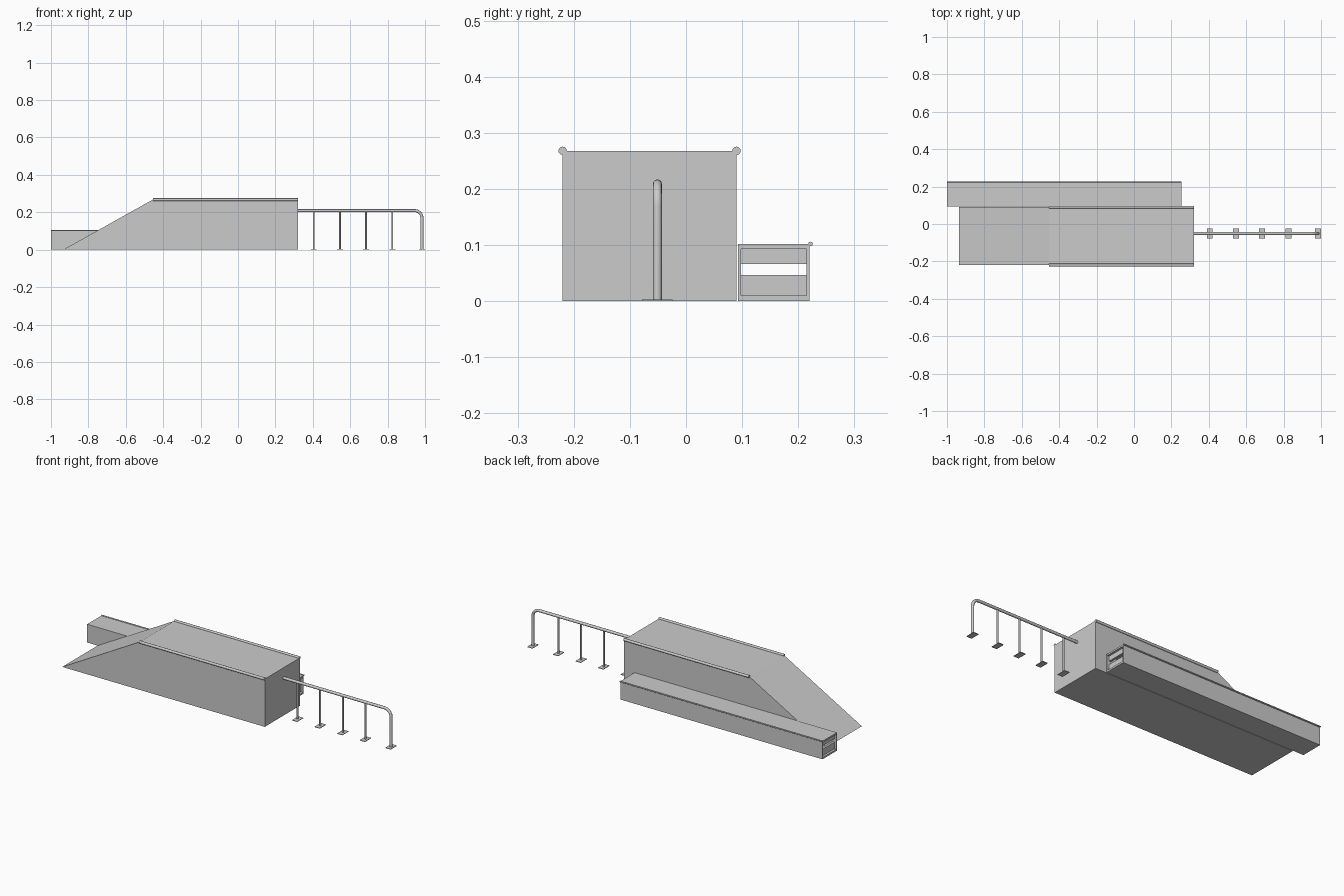
import bpy, bmesh, math
from mathutils import Vector

if "Cube" in bpy.data.objects:
    bpy.data.objects.remove(bpy.data.objects["Cube"])


def mesh_object(name, bm):
    bmesh.ops.recalc_face_normals(bm, faces=bm.faces)
    me = bpy.data.meshes.new(name)
    bm.to_mesh(me)
    bm.free()
    ob = bpy.data.objects.new(name, me)
    bpy.context.collection.objects.link(ob)
    return ob


def extrude(name, points, direction):
    """Closed prism from 3D outline points."""
    bm = bmesh.new()
    face = bm.faces.new([bm.verts.new(p) for p in points])
    new = bmesh.ops.extrude_face_region(bm, geom=[face], use_keep_orig=True)["geom"]
    verts = [v for v in new if isinstance(v, bmesh.types.BMVert)]
    bmesh.ops.translate(bm, verts=verts, vec=Vector(direction))
    return mesh_object(name, bm)


def box(name, x0, x1, y0, y1, z0, z1):
    return extrude(name, [(x0, y0, z0), (x1, y0, z0), (x1, y1, z0), (x0, y1, z0)],
                   (0, 0, z1 - z0))


def pipe(name, points, radius):
    cu = bpy.data.curves.new(name, 'CURVE')
    cu.dimensions = '3D'
    cu.bevel_depth = radius
    cu.bevel_resolution = 4
    cu.use_fill_caps = True
    sp = cu.splines.new('POLY')
    sp.points.add(len(points) - 1)
    for p, co in zip(sp.points, points):
        p.co = (*co, 1)
    ob = bpy.data.objects.new(name, cu)
    bpy.context.collection.objects.link(ob)
    bpy.ops.object.select_all(action='DESELECT')
    ob.select_set(True)
    bpy.context.view_layer.objects.active = ob
    bpy.ops.object.convert(target='MESH')
    bpy.ops.object.shade_smooth_by_angle(angle=math.radians(40))


# Ramp with flat deck
extrude("ramp_body", [(-0.935, -0.22, 0), (-0.455, -0.22, 0.268),
                      (0.32, -0.22, 0.268), (0.32, -0.22, 0)], (0, 0.31, 0))
for side, y in (("front", -0.22), ("back", 0.09)):
    pipe(f"deck_coping_{side}", [(-0.455, y, 0.268), (0.32, y, 0.268)], 0.0075)

# Hollow grind ledge: frame outline swept along x
X0, X1 = -1.0, 0.253
Y0, Y1, Z1 = 0.093, 0.22, 0.102
I0, I1, J0, J1 = 0.098, 0.215, 0.01, 0.093
outer = [(Y0, 0), (Y1, 0), (Y1, Z1), (Y0, Z1)]
inner = [(I0, J0), (I1, J0), (I1, J1), (I0, J1)]
bm = bmesh.new()
rings = [[[bm.verts.new((x, y, z)) for y, z in loop] for loop in (outer, inner)]
         for x in (X0, X1)]
for i in range(4):
    j = (i + 1) % 4
    for out, inn in rings:
        bm.faces.new((out[i], out[j], inn[j], inn[i]))
    for a, b in zip(*rings):
        bm.faces.new((a[i], a[j], b[j], b[i]))
mesh_object("ledge_shell", bm)
pipe("ledge_coping", [(X0, 0.222, Z1), (X1, 0.222, Z1)], 0.004)

# Recessed end boards with a slot between them
for side, x in (("left", X0 + 0.012), ("right", X1 - 0.024)):
    box(f"ledge_lower_board_{side}", x, x + 0.012, I0, I1, J0, 0.047)
    box(f"ledge_upper_board_{side}", x, x + 0.012, I0, I1, 0.066, J1)

# Handrail bending down to the ground
RY, RZ, RX, BEND = -0.051, 0.209, 0.984, 0.04
path = [(0.32, RY, RZ)]
for i in range(9):
    a = math.pi / 2 * (1 - i / 8)
    path.append((RX - BEND + BEND * math.cos(a), RY, RZ - BEND + BEND * math.sin(a)))
path.append((RX, RY, 0.001))
pipe("grind_rail", path, 0.008)

# Rail posts and foot plates
for n, x in enumerate((0.405, 0.545, 0.685, 0.825, RX)):
    if x != RX:
        pipe(f"rail_post_{n}", [(x, RY, 0.001), (x, RY, RZ)], 0.005)
    box(f"foot_plate_{n}", x - 0.016, x + 0.016, RY - 0.027, RY + 0.027, 0, 0.003)
